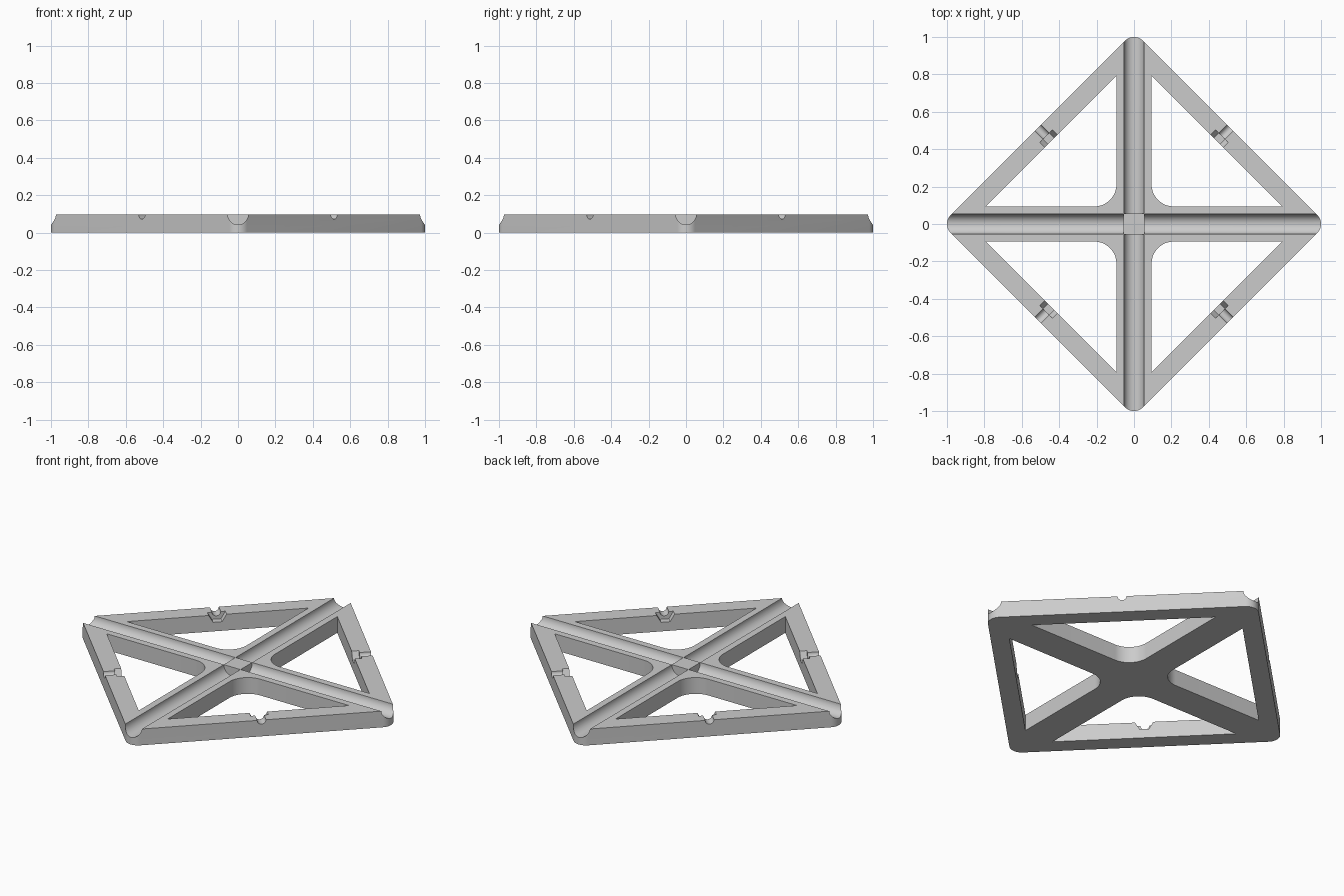
import bpy
import bmesh
from math import pi, cos, sin, sqrt
from mathutils import Matrix

cube = bpy.data.objects.get("Cube")
if cube:
    bpy.data.objects.remove(cube)

HEIGHT = 0.096
REACH = 1.028          # sharp corner of the diamond on each axis
CORNER = 0.068         # rounding of the outer corners
INNER = 0.886          # x + y along the inner side of the rim
SPOKE = 0.094          # half width of the cross arms
FILLET = 0.118         # rounding of the openings at the hub
GROOVE = 0.054         # radius of the rod grooves
HUB = 0.055            # half size of the solid block between the grooves

grey = bpy.data.materials.new("light grey")
grey.use_nodes = True
grey.diffuse_color = (0.6, 0.6, 0.6, 1)
grey.node_tree.nodes["Principled BSDF"].inputs["Base Color"].default_value = (0.6, 0.6, 0.6, 1)


def arc(cx, cy, radius, start, end, steps=16):
    return [(cx + radius * cos(start + (end - start) * i / steps),
             cy + radius * sin(start + (end - start) * i / steps))
            for i in range(steps + 1)]


def prism(name, outline, low, high, matrix=Matrix()):
    """Extrude a flat outline along local z, then place it."""
    bm = bmesh.new()
    face = bm.faces.new([bm.verts.new((x, y, low)) for x, y in outline])
    top = bmesh.ops.extrude_face_region(bm, geom=[face])["geom"]
    bmesh.ops.translate(bm, vec=(0, 0, high - low),
                        verts=[v for v in top if isinstance(v, bmesh.types.BMVert)])
    bmesh.ops.recalc_face_normals(bm, faces=bm.faces)
    bm.transform(matrix)
    mesh = bpy.data.meshes.new(name)
    bm.to_mesh(mesh)
    bm.free()
    mesh.materials.append(grey)
    obj = bpy.data.objects.new(name, mesh)
    bpy.context.collection.objects.link(obj)
    return obj


# Diamond plate with rounded corners
outline = []
for k in range(4):
    turn = k * pi / 2
    centre = REACH - CORNER * sqrt(2)
    outline += arc(centre * cos(turn), centre * sin(turn), CORNER,
                   turn - pi / 4, turn + pi / 4)
frame = prism("cross_frame", outline, 0, HEIGHT)

# Openings, rod grooves, and bolt and nut seats, repeated on four sides
opening = arc(SPOKE + FILLET, SPOKE + FILLET, FILLET, 1.5 * pi, pi)
opening += [(SPOKE, INNER - SPOKE), (INNER - SPOKE, SPOKE)]
hexagon = arc(0, 0, 0.049, 0, 2 * pi, 6)[:-1]
rod = arc(0, 0, GROOVE, 0, 2 * pi, 48)[:-1]
bolt = arc(0, 0, 0.024, 0, 2 * pi, 24)[:-1]
# Local z points outward along x, local x runs sideways
along = Matrix.Translation((0, 0, HEIGHT)) @ Matrix(
    ((0, 0, 1, 0), (1, 0, 0, 0), (0, 1, 0, 0), (0, 0, 0, 1)))

cutters = []
for k in range(4):
    turn = Matrix.Rotation(k * pi / 2, 4, 'Z')
    side = Matrix.Rotation(k * pi / 2 + pi / 4, 4, 'Z')
    cutters += [
        prism("opening_cutter", opening, -0.1, 0.2, turn),
        prism("rod_groove_cutter", rod, HUB, 1.1, turn @ along),
        prism("bolt_groove_cutter", bolt, 0.6, 0.8, side @ along),
        prism("nut_seat_cutter", hexagon, 0.6, 0.665, side @ along),
    ]

bpy.ops.object.select_all(action='DESELECT')
bpy.context.view_layer.objects.active = frame
frame.select_set(True)
for cutter in cutters:
    cutter.hide_render = True
    mod = frame.modifiers.new("cut", 'BOOLEAN')
    mod.operation = 'DIFFERENCE'
    mod.solver = 'EXACT'
    mod.object = cutter
    bpy.ops.object.modifier_apply(modifier=mod.name)
    bpy.data.objects.remove(cutter)

bpy.ops.object.shade_smooth_by_angle(angle=pi / 6)
